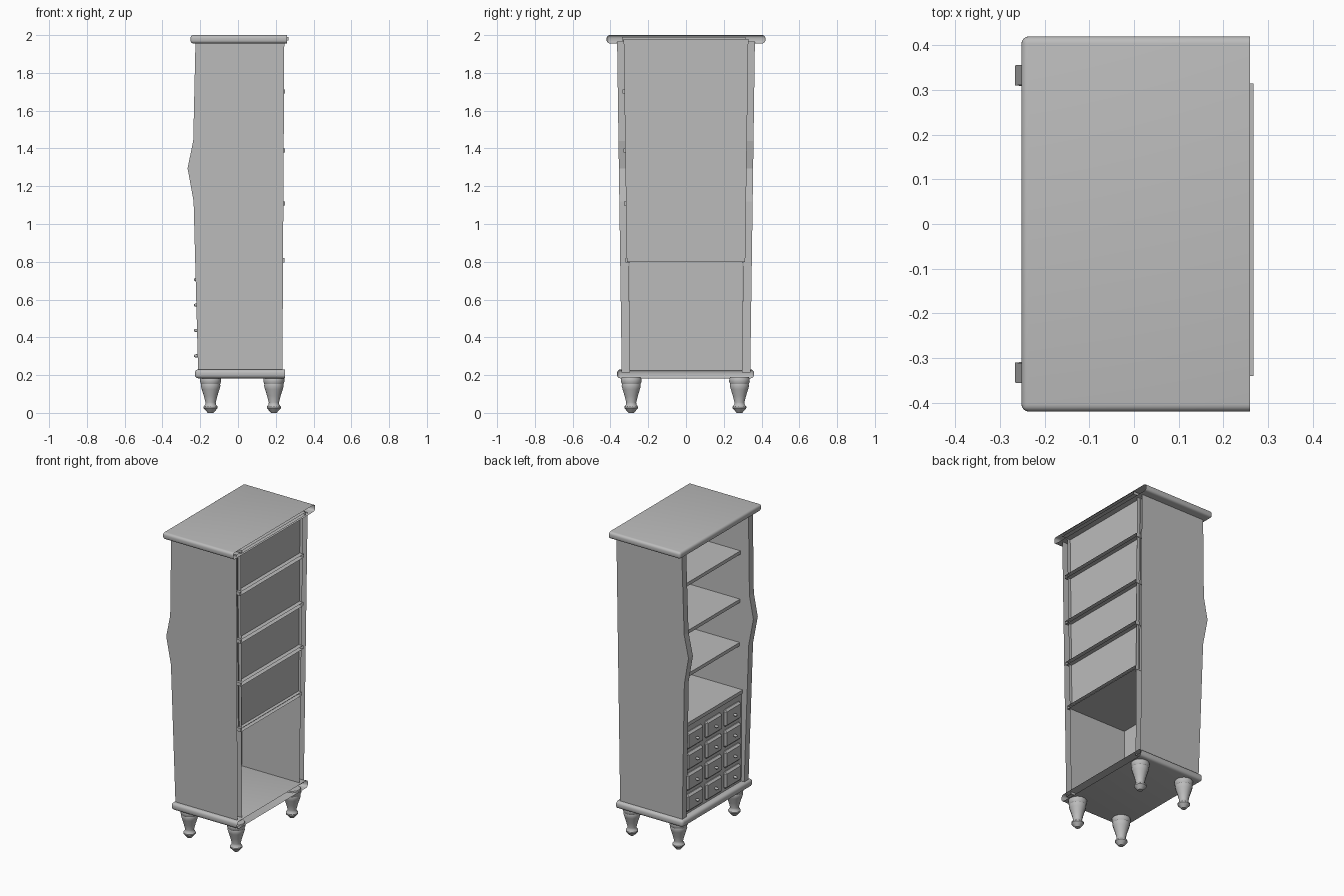
import bpy, bmesh, math
from mathutils import Vector

cube = bpy.data.objects.get("Cube")
if cube:
    bpy.data.objects.remove(cube)

grey = bpy.data.materials.new("plain_grey")
grey.use_nodes = True
colour = (0.5, 0.5, 0.5, 1)
grey.diffuse_color = colour
grey.node_tree.nodes["Principled BSDF"].inputs["Base Color"].default_value = colour


def finish(bm, name, smooth=False):
    mesh = bpy.data.meshes.new(name)
    bm.to_mesh(mesh)
    bm.free()
    mesh.materials.append(grey)
    obj = bpy.data.objects.new(name, mesh)
    bpy.context.collection.objects.link(obj)
    if smooth:
        bpy.ops.object.select_all(action='DESELECT')
        obj.select_set(True)
        bpy.context.view_layer.objects.active = obj
        bpy.ops.object.shade_smooth_by_angle(angle=math.radians(35))
    return obj


def box(name, x, y, z, bevel=0, segments=1, open_back=False):
    """Box from ranges; the wall side (+x) can stay sharp and open."""
    bm = bmesh.new()
    bmesh.ops.create_cube(bm, size=1)
    for v in bm.verts:
        v.co = Vector([r[0] if c < 0 else r[1] for c, r in zip(v.co, (x, y, z))])
    if bevel:
        edges = [e for e in bm.edges if min(v.co.x for v in e.verts) < x[1] - 0.001]
        bmesh.ops.bevel(bm, geom=edges, offset=bevel, segments=segments,
                        profile=0.5, affect='EDGES')
    if open_back:
        back = [f for f in bm.faces if all(v.co.x > x[1] - 0.0001 for v in f.verts)]
        bmesh.ops.delete(bm, geom=back, context='FACES_ONLY')
    return finish(bm, name, segments > 1)


def leaning(z):
    """Extra half width of the case as it flares upwards."""
    return 0.014 * (z - 0.2)


# Top and base slabs with rounded outer edges
box("top_slab", (-0.252, 0.26), (-0.42, 0.42), (1.956, 2.0), 0.016, 4, True)
box("base_slab", (-0.228, 0.25), (-0.365, 0.36), (0.183, 0.23), 0.018, 4, True)
box("top_board", (-0.2, 0.268), (-0.34, 0.315), (1.972, 1.99), open_back=True)

# Side panels: front edge swells to a point, panels flare upwards
PROFILE = [(-0.211, 0.215), (-0.235, 1.12), (-0.267, 1.295), (-0.237, 1.44),
           (-0.225, 1.965), (0.245, 1.965), (0.235, 0.215)]
for side, name in ((-1, "right_side_panel"), (1, "left_side_panel")):
    bm = bmesh.new()
    outer = [bm.verts.new((x, side * (0.34 + leaning(z)), z)) for x, z in PROFILE]
    inner = [bm.verts.new((x, side * (0.295 + leaning(z)), z)) for x, z in PROFILE]
    bm.faces.new(outer)
    bm.faces.new(inner[::-1])
    n = len(PROFILE)
    for i in range(n):
        if i != n - 2:  # wall side stays open
            j = (i + 1) % n
            bm.faces.new((outer[i], inner[i], inner[j], outer[j]))
    bmesh.ops.recalc_face_normals(bm, faces=bm.faces)
    finish(bm, name)

# Back panel behind the shelves
bm = bmesh.new()
bm.faces.new([bm.verts.new((0.222, s * (0.305 + leaning(z)), z))
              for s, z in ((-1, 0.8), (1, 0.8), (1, 1.98), (-1, 1.98))])
finish(bm, "back_panel")

# Shelves
for i, z in enumerate((1.12, 1.40, 1.712)):
    box(f"shelf_{i + 1}", (-0.17, 0.25), (-0.315 - leaning(z), 0.3 + leaning(z)),
        (z - 0.022, z), open_back=True)
box("drawer_top", (-0.195, 0.245), (-0.32, 0.305), (0.797, 0.82), open_back=True)

# Drawer block: backing board, raised fronts and knobs
box("drawer_backing", (-0.19, -0.18), (-0.3, 0.3), (0.225, 0.8))
for row in range(4):
    z = 0.302 + row * 0.1345
    for col in (-1, 0, 1):
        y = col * 0.194
        tag = f"{row + 1}_{col + 2}"
        box("drawer_front_" + tag, (-0.208, -0.19), (y - 0.082, y + 0.082),
            (z - 0.055, z + 0.055), 0.012)
        bm = bmesh.new()
        bmesh.ops.create_uvsphere(bm, u_segments=8, v_segments=6, radius=0.009)
        for v in bm.verts:
            v.co = Vector((v.co.x * 1.6 - 0.22, v.co.y + y, v.co.z + z))
        finish(bm, "knob_" + tag, True)

# Turned legs
LEG = [(0.05, 0.19), (0.055, 0.18), (0.056, 0.165), (0.05, 0.152), (0.052, 0.142),
       (0.047, 0.125), (0.036, 0.09), (0.027, 0.055), (0.028, 0.045),
       (0.037, 0.033), (0.037, 0.025), (0.015, 0.0)]
SIDES = 14
for x, xname in ((-0.145, "front"), (0.19, "back")):
    for y, yname in ((-0.29, "right"), (0.283, "left")):
        bm = bmesh.new()
        rings = [[bm.verts.new((x + r * math.cos(2 * math.pi * k / SIDES),
                                y + r * math.sin(2 * math.pi * k / SIDES), z))
                  for k in range(SIDES)] for r, z in LEG]
        for a, b in zip(rings, rings[1:]):
            for k in range(SIDES):
                j = (k + 1) % SIDES
                bm.faces.new((a[k], b[k], b[j], a[j]))
        bm.faces.new(rings[0])
        bm.faces.new(rings[-1][::-1])
        bmesh.ops.recalc_face_normals(bm, faces=bm.faces)
        finish(bm, f"{xname}_{yname}_leg", True)
